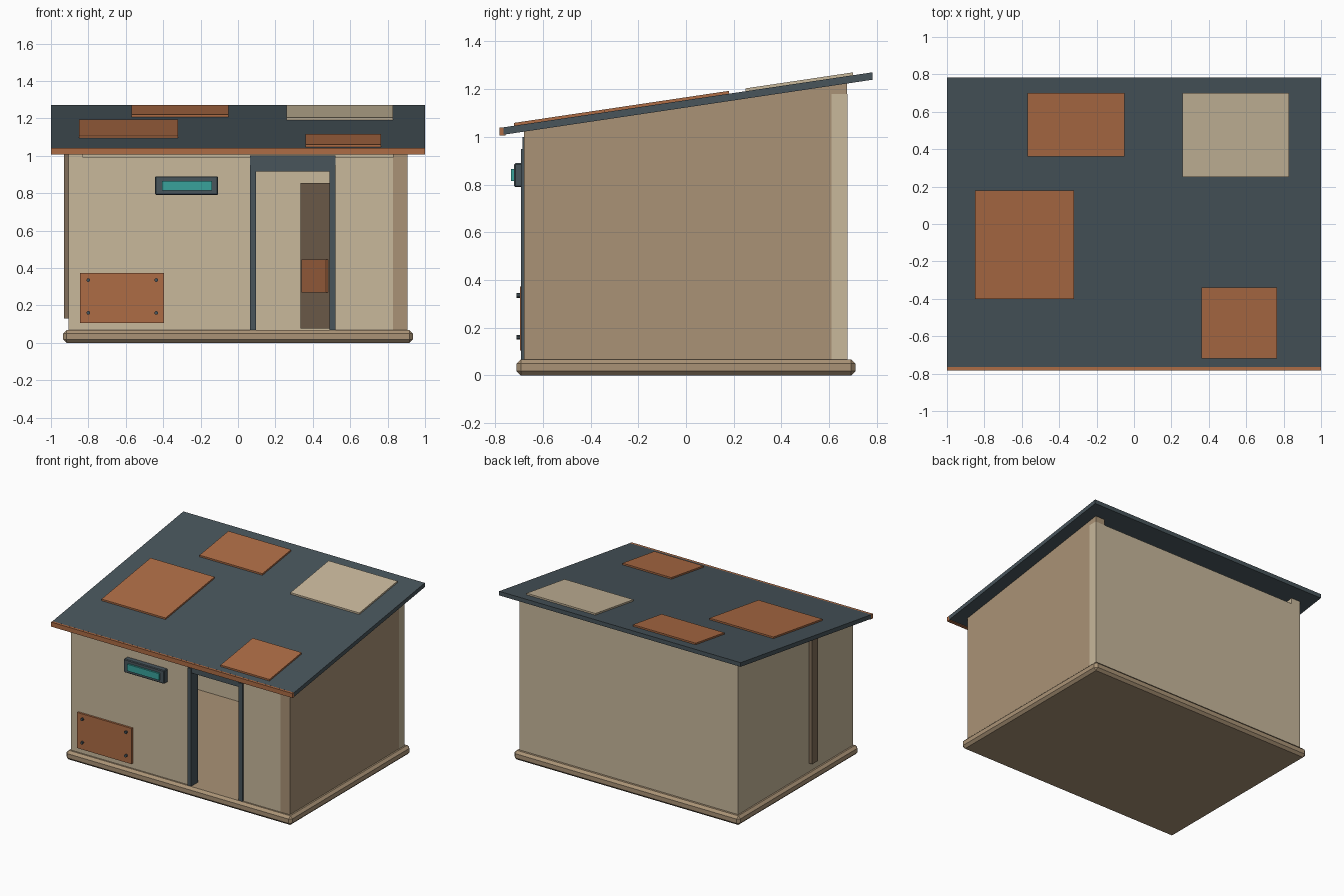
import bpy, bmesh, math
from mathutils import Matrix

if "Cube" in bpy.data.objects:
    bpy.data.objects.remove(bpy.data.objects["Cube"])


def material(name, rgb):
    m = bpy.data.materials.new(name)
    m.diffuse_color = (*rgb, 1)
    m.use_nodes = True
    m.node_tree.nodes["Principled BSDF"].inputs["Base Color"].default_value = m.diffuse_color
    return m


SAND = material("sand", (0.58, 0.48, 0.33))
TAN = material("tan", (0.40, 0.29, 0.18))
SLATE = material("slate", (0.065, 0.09, 0.105))
COPPER = material("copper", (0.42, 0.15, 0.06))
TEAL = material("teal", (0.04, 0.36, 0.33))
BROWN = material("brown", (0.22, 0.155, 0.10))


def finish(name, bm, mat):
    bmesh.ops.recalc_face_normals(bm, faces=bm.faces)
    me = bpy.data.meshes.new(name)
    bm.to_mesh(me)
    bm.free()
    me.materials.append(mat)
    ob = bpy.data.objects.new(name, me)
    bpy.context.collection.objects.link(ob)
    return ob


def box(name, x, y, z, mat, bevel=0):
    """Box from (min, max) ranges, optionally chamfered."""
    bm = bmesh.new()
    bmesh.ops.create_cube(bm, size=1)
    for v in bm.verts:
        v.co = [r[0] + (c + 0.5) * (r[1] - r[0]) for c, r in zip(v.co, (x, y, z))]
    if bevel:
        bmesh.ops.bevel(bm, geom=bm.edges[:], offset=bevel, segments=1,
                        affect='EDGES', profile=0.5)
    return finish(name, bm, mat)


def prism(name, x, profile, mat):
    """Extrude a (y, z) profile along x."""
    bm = bmesh.new()
    face = bm.faces.new([bm.verts.new((x[0], y, z)) for y, z in profile])
    new = bmesh.ops.extrude_face_region(bm, geom=[face])["geom"]
    bmesh.ops.translate(bm, vec=(x[1] - x[0], 0, 0),
                        verts=[g for g in new if isinstance(g, bmesh.types.BMVert)])
    return finish(name, bm, mat)


def under(y):
    """Height of the roof underside at y."""
    return 1.01 + 0.149 * (y + 0.76)


def slab(name, x, y, lo, hi, mat):
    """Slab parallel to the roof, lo..hi above its underside."""
    return prism(name, x, [(y[0], under(y[0]) + lo), (y[1], under(y[1]) + lo),
                           (y[1], under(y[1]) + hi), (y[0], under(y[0]) + hi)], mat)


# Plinth and floor
box("base", (-0.935, 0.935), (-0.71, 0.71), (0, 0.068), TAN, 0.018)

# Side walls with sloping tops
for name, x, mat in (("left_wall", (-0.905, -0.83), SAND), ("right_wall", (0.83, 0.905), TAN)):
    prism(name, x, [(-0.68, 0.065), (0.675, 0.065),
                    (0.675, under(0.675)), (-0.68, under(-0.68))], mat)

# Back wall and front wall either side of the doorway
box("back_wall", (-0.906, 0.906), (0.61, 0.676), (0.065, 1.18), SAND)
box("front_wall_left", (-0.83, 0.07), (-0.68, -0.61), (0.065, 0.99), SAND)
box("front_wall_right", (0.515, 0.83), (-0.68, -0.61), (0.065, 0.99), SAND)

# Door frame
for side, x in (("left", 0.065), ("right", 0.49)):
    box(f"door_post_{side}", (x, x + 0.03), (-0.692, -0.61), (0.068, 0.95), SLATE)
box("door_header", (0.065, 0.52), (-0.686, -0.61), (0.915, 1.0), SLATE)

# Door swung open inward, with a patch
hinge = Matrix.Translation((0.495, -0.605, 0)) @ Matrix.Rotation(math.radians(-65), 4, 'Z')
box("door", (-0.38, 0), (0, 0.03), (0.075, 0.855), BROWN).matrix_world = hinge
box("door_patch", (-0.34, -0.03), (-0.012, 0.002), (0.27, 0.445), COPPER).matrix_world = hinge

# Roof, front fascia and roof patches
slab("roof", (-1, 1), (-0.765, 0.782), 0, 0.031, SLATE)
box("fascia", (-1, 1), (-0.782, -0.757), (1.006, 1.04), COPPER)
for i, (x, y, mat) in enumerate((
        ((-0.57, -0.05), (0.36, 0.70), COPPER),
        ((-0.85, -0.32), (-0.40, 0.18), COPPER),
        ((0.26, 0.83), (0.25, 0.70), SAND),
        ((0.36, 0.765), (-0.72, -0.34), COPPER))):
    slab(f"roof_patch_{i + 1}", x, y, 0.029, 0.043, mat)

# Slot window
box("window_frame", (-0.443, -0.107), (-0.72, -0.675), (0.79, 0.89), SLATE, 0.005)
box("window_glass", (-0.405, -0.14), (-0.733, -0.70), (0.815, 0.865), TEAL)

# Riveted wall plate
box("wall_plate", (-0.845, -0.395), (-0.695, -0.675), (0.105, 0.372), COPPER)
for x in (-0.80, -0.437):
    for z in (0.16, 0.335):
        bm = bmesh.new()
        bmesh.ops.create_cone(bm, cap_ends=True, segments=10, radius1=0.01, radius2=0.01,
                              depth=0.025, matrix=Matrix.Translation((x, -0.697, z))
                              @ Matrix.Rotation(math.pi / 2, 4, 'X'))
        finish("rivet", bm, SLATE)

# Batten on the left wall
box("side_batten", (-0.93, -0.90), (-0.235, -0.165), (0.13, 1.08), BROWN)
